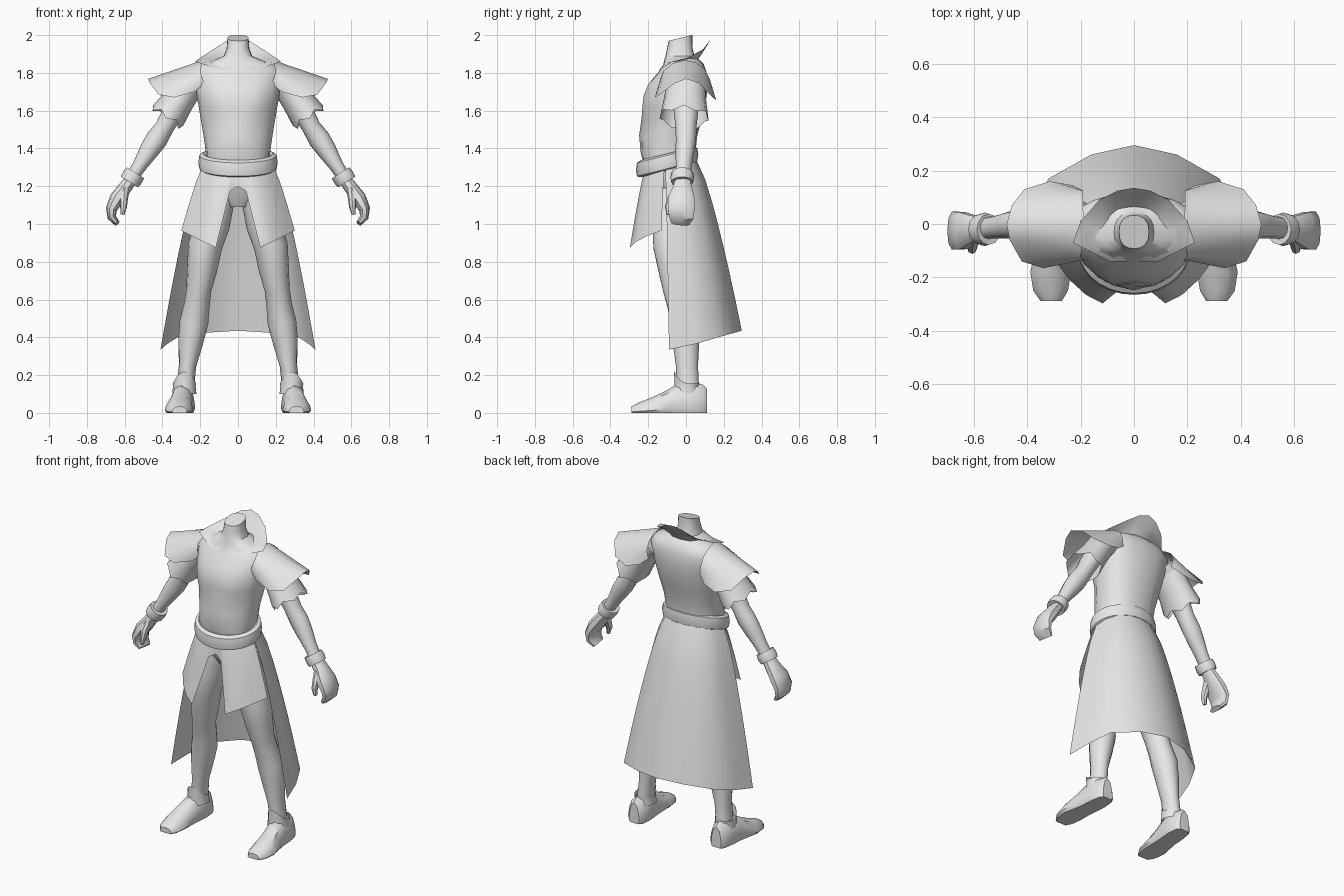
import bpy, bmesh, math
from mathutils import Vector

mat = bpy.data.materials.new("plain_grey")
mat.diffuse_color = (0.8, 0.8, 0.8, 1)


def grid(name, rows, wrap=False, loop=False, caps=False, mirror=False, angle=40):
    """Skin rows of points; wrap closes each row, loop joins last row to first."""
    bm = bmesh.new()
    vs = [[bm.verts.new(p) for p in r] for r in rows]
    n, m = len(vs), len(vs[0])
    for i in range(n if loop else n - 1):
        a, b = vs[i], vs[(i + 1) % n]
        for j in range(m if wrap else m - 1):
            k = (j + 1) % m
            bm.faces.new((a[j], a[k], b[k], b[j]))
    if caps:
        bm.faces.new(vs[0])
        bm.faces.new(vs[-1])
    bmesh.ops.recalc_face_normals(bm, faces=bm.faces)
    me = bpy.data.meshes.new(name)
    bm.to_mesh(me)
    bm.free()
    me.materials.append(mat)
    ob = bpy.data.objects.new(name, me)
    bpy.context.collection.objects.link(ob)
    if mirror:
        ob.modifiers.new("mirror", 'MIRROR')
    bpy.ops.object.select_all(action='DESELECT')
    ob.select_set(True)
    bpy.context.view_layer.objects.active = ob
    bpy.ops.object.shade_smooth_by_angle(angle=math.radians(angle))
    return ob


def spow(v, e):
    return math.copysign(abs(v) ** e, v)


def tube_rows(stations, n=12, ref=(0, 1, 0), e=1.0):
    """Rings square to a path; stations are x, y, z, radius, radius along ref."""
    ref = Vector(ref)
    pts = [Vector(s[:3]) for s in stations]
    rows = []
    for i, s in enumerate(stations):
        t = (pts[min(i + 1, len(pts) - 1)] - pts[max(i - 1, 0)]).normalized()
        b = (ref - t * ref.dot(t)).normalized()
        a = t.cross(b)
        rows.append([pts[i] + a * s[3] * spow(math.cos(q), e) + b * s[4] * spow(math.sin(q), e)
                     for q in (2 * math.pi * k / n for k in range(n))])
    return rows


def sheet(name, top, bottom, steps, power=1.0, mirror=True):
    """Cloth between two edges; power below one makes it flare early."""
    rows = []
    for i in range(steps + 1):
        t = i / steps
        f = t ** power
        rows.append([(a[0] + (b[0] - a[0]) * f, a[1] + (b[1] - a[1]) * f, a[2] + (b[2] - a[2]) * t)
                     for a, b in zip(top, bottom)])
    return grid(name, rows, mirror=mirror, angle=50)


# Torso and neck: height, half width, front, back
body = [(1.09, .06, -.14, .03), (1.16, .14, -.18, .05), (1.27, .175, -.215, .05),
        (1.38, .17, -.24, .05), (1.47, .183, -.248, .06), (1.56, .198, -.235, .085),
        (1.62, .208, -.22, .1), (1.68, .22, -.213, .11), (1.74, .232, -.188, .115),
        (1.80, .24, -.15, .11), (1.845, .205, -.12, .095), (1.87, .12, -.115, .07),
        (1.89, .075, -.108, .045), (1.93, .06, -.1, .035), (1.985, .056, -.092, .033)]
rows = []
for z, w, f, b in body:
    row = []
    for k in range(20):
        q = 2 * math.pi * k / 20
        x = w * spow(math.cos(q), .85)
        y = (f + b) / 2 + (b - f) / 2 * spow(math.sin(q), .85)
        if math.sin(q) < -.3 and 1.6 < z < 1.78:      # chest muscles
            y -= .018 * math.exp(-((abs(x) - .085) / .05) ** 2)
        if math.sin(q) < -.3 and 1.4 < z < 1.6:       # flatter stomach sides
            y += .02 * min(1, abs(x) / .12)
        tilt = .25 * (y + .03) if z > 1.95 else 0
        row.append((x, y, z + tilt))
    rows.append(row)
grid("torso", rows, wrap=True, caps=True)

# Belt: tilted thick band
rows = []
for k in range(28):
    q = 2 * math.pi * k / 28
    row = []
    for j in range(8):
        p = 2 * math.pi * j / 8
        d = .025 * spow(math.cos(p), .7)
        x, y = (.185 + d) * math.cos(q), -.1 + (.14 + d) * math.sin(q)
        row.append((x, y, 1.328 + .25 * (y + .1) + .045 * spow(math.sin(p), .7)))
    rows.append(row)
grid("belt", rows, wrap=True, loop=True)

# Long coat back, front skirt panels
sheet("coat_back",
      [(0, .05, 1.35), (.07, .04, 1.35), (.13, .015, 1.34), (.175, -.04, 1.32), (.19, -.11, 1.3)],
      [(0, .295, .435), (.16, .26, .425), (.32, .17, .4), (.375, .05, .365), (.41, -.09, .335)],
      8, .75)
sheet("front_skirt",
      [(0, -.22, 1.29), (.025, -.22, 1.29), (.05, -.218, 1.29), (.1, -.205, 1.29),
       (.15, -.17, 1.3), (.19, -.115, 1.3)],
      [(0, -.225, 1.2), (.042, -.235, 1.175), (.117, -.297, .875), (.18, -.265, .905),
       (.24, -.21, .935), (.3, -.13, .965)], 5, .85)

# Standing collar with wide lapels
sheet("collar",
      [(0, .055, 1.86), (.06, .045, 1.86), (.085, -.01, 1.86), (.085, -.06, 1.855),
       (.065, -.11, 1.85), (.02, -.14, 1.82)],
      [(0, .135, 1.985), (.06, .125, 1.97), (.13, .09, 1.925), (.2, .01, 1.88),
       (.228, -.07, 1.86), (.09, -.14, 1.815)], 3, .9)

# Shoulder flaps over shorter sleeves
sheet("shoulder_flap",
      [(.18, -.13, 1.74), (.19, -.135, 1.77), (.2, -.12, 1.81), (.19, -.07, 1.85), (.185, -.01, 1.868),
       (.19, .05, 1.855), (.19, .1, 1.82), (.19, .125, 1.77), (.18, .12, 1.72)],
      [(.23, -.14, 1.7), (.34, -.165, 1.67), (.42, -.14, 1.685), (.465, -.06, 1.745), (.477, 0, 1.768),
       (.457, .07, 1.745), (.41, .13, 1.68), (.315, .16, 1.655), (.23, .145, 1.68)], 4)
rows = tube_rows([(.25, 0, 1.75, .08, .1), (.31, -.005, 1.66, .083, .112),
                  (.375, -.01, 1.565, .096, .13)], 12)
for k in range(12):                                   # ragged hem
    rows[-1][k] += Vector((.5, 0, -.85)) * (.015 if k % 2 else -.012)
grid("sleeve", rows, wrap=True, mirror=True)

# Arms, bracelets, hands
grid("arm", tube_rows([(.2, 0, 1.77, .07, .09), (.27, 0, 1.71, .065, .085), (.34, 0, 1.6, .055, .065),
                       (.39, 0, 1.51, .05, .055), (.43, 0, 1.45, .058, .054), (.47, -.005, 1.39, .052, .05),
                       (.52, -.012, 1.31, .038, .042), (.575, -.018, 1.225, .033, .04)]),
     wrap=True, caps=True, mirror=True)
grid("bracelet", tube_rows([(.546, -.02, 1.267, .036, .04), (.543, -.02, 1.271, .054, .058),
                            (.559, -.02, 1.247, .058, .063), (.575, -.02, 1.222, .054, .058),
                            (.572, -.02, 1.226, .034, .04)]), wrap=True, mirror=True)
grid("hand", tube_rows([(.565, -.018, 1.235, .033, .04), (.6, -.018, 1.19, .036, .052),
                        (.64, -.025, 1.135, .04, .072), (.67, -.025, 1.08, .03, .074),
                        (.668, -.025, 1.035, .023, .066), (.64, -.03, 1.003, .015, .05)], 10, e=.8),
     wrap=True, caps=True, mirror=True)
grid("thumb", tube_rows([(.6, -.045, 1.18, .025, .03), (.605, -.075, 1.13, .022, .025),
                         (.606, -.092, 1.09, .018, .02), (.612, -.092, 1.05, .01, .012)], 8),
     wrap=True, caps=True, mirror=True)

# Legs
grid("leg", tube_rows([(.09, -.07, 1.17, .08, .1), (.135, -.075, 1.0, .093, .105),
                       (.175, -.075, .88, .09, .1), (.19, -.06, .76, .08, .088),
                       (.208, -.045, .65, .066, .077), (.218, -.025, .57, .068, .075),
                       (.233, -.005, .48, .076, .08), (.25, 0, .38, .067, .072),
                       (.267, .005, .25, .046, .06), (.278, .01, .14, .046, .06)], 14),
     wrap=True, caps=True, mirror=True)

# Shoes: y, centre x, half width, height
shoe = [(.11, .29, .035, .13), (.09, .29, .055, .15), (.02, .292, .065, .165), (-.05, .297, .064, .15),
        (-.11, .305, .068, .115), (-.18, .312, .076, .082), (-.25, .312, .065, .055), (-.288, .31, .04, .035)]
rows = []
for y, x, w, h in shoe:
    side = [(-.85, 0), (-1, .16), (-.9, .5), (-.6, .85), (0, 1), (.6, .85), (.9, .5), (1, .16), (.85, 0)]
    rows.append([(x + w * a, y, h * c) for a, c in side])
grid("shoe", rows, wrap=True, caps=True, mirror=True)

# Shoe cuffs with a raised front tongue
rows = []
for z, r, lift in ((.1, .064, 0), (.14, .06, .02), (.155, .062, .065)):
    rows.append([(.284 + r * math.cos(q), .005 + r * 1.1 * math.sin(q),
                  z + lift * max(0, -math.sin(q)) ** 2)
                 for q in (2 * math.pi * k / 12 for k in range(12))])
grid("shoe_cuff", rows, wrap=True, mirror=True)
